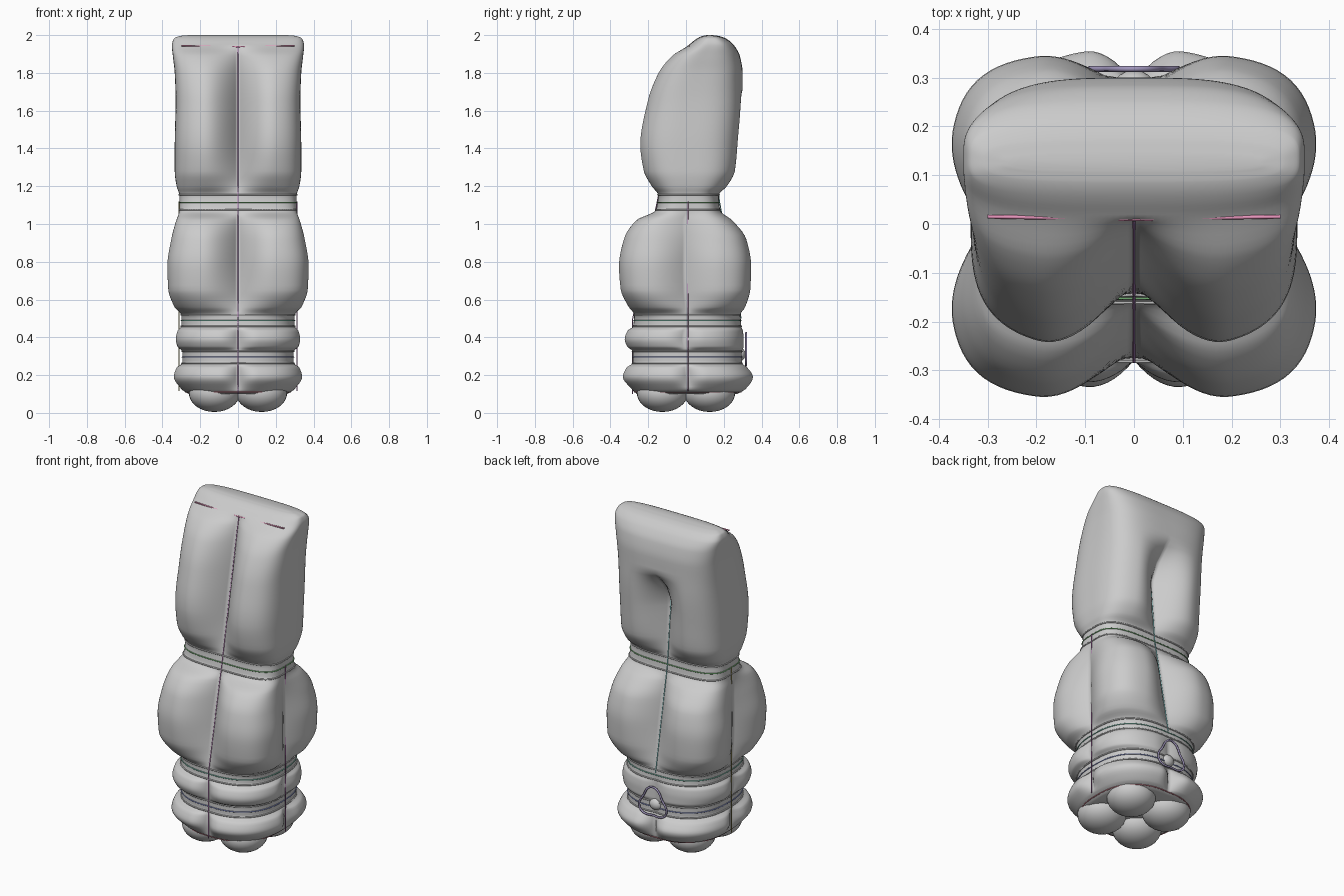
import bpy, bmesh, math
from mathutils import Matrix

if "Cube" in bpy.data.objects:
    bpy.data.objects.remove(bpy.data.objects["Cube"])

# Outline of the stuffed body: height, half width, front y, back y
OUTLINE = [
    (.10, .26, -.26, .27), (.125, .30, -.29, .32), (.19, .345, -.34, .36),
    (.24, .33, -.32, .33), (.265, .295, -.285, .30), (.325, .295, -.285, .30),
    (.35, .325, -.315, .31), (.39, .335, -.33, .31), (.435, .325, -.315, .305),
    (.46, .30, -.28, .295), (.515, .30, -.275, .29), (.56, .345, -.31, .32),
    (.65, .375, -.35, .345), (.78, .38, -.36, .35), (.92, .36, -.335, .325),
    (1.02, .335, -.27, .25), (1.075, .315, -.16, .18), (1.15, .31, -.15, .175),
    (1.2, .325, -.19, .225), (1.28, .335, -.235, .27), (1.42, .335, -.255, .285),
    (1.65, .33, -.215, .30), (1.8, .335, -.155, .30), (1.89, .345, -.08, .285),
    (1.945, .35, .01, .255), (1.98, .34, .055, .215), (1.995, .31, .085, .175),
    (2.0, .26, .11, .14)]
# Seam lines that pull grooves into the body: height, position
FRONT = [(.1, -.28), (.5, -.28), (1.12, -.15), (1.94, .01), (2, .02)]
BACK = [(.1, .29), (.5, .29), (1.12, .175), (1.5, .14), (1.6, .19), (1.72, .31), (2, .4)]
SIDE = [(.1, .3), (1.12, .31), (1.25, .34), (2, .4)]
WIDTH = [(.1, .1), (.45, .11), (.6, .2), (2, .2)]          # groove half width
SQUARE = [(.1, 2.5), (.5, 2.6), (.65, 4.2), (1., 4.), (1.2, 3.2), (2, 3.4)]


def linear(keys, z):
    for (z0, v0), (z1, v1) in zip(keys, keys[1:]):
        if z <= z1:
            return v0 + (v1 - v0) * max(0, z - z0) / (z1 - z0)
    return keys[-1][1]


def smooth(col, z):
    """Monotone cubic through one outline column."""
    k = OUTLINE
    z = min(max(z, k[0][0]), k[-1][0])
    i = next(i for i in range(len(k) - 1) if z <= k[i + 1][0])

    def slope(j):
        return (k[j + 1][col] - k[j][col]) / (k[j + 1][0] - k[j][0])

    def tangent(j):
        if j == 0 or j == len(k) - 1:
            return slope(min(j, len(k) - 2))
        a, b = slope(j - 1), slope(j)
        return 0 if a * b <= 0 else 2 * a * b / (a + b)
    h = k[i + 1][0] - k[i][0]
    t = (z - k[i][0]) / h
    return ((1 + 2 * t) * (1 - t) ** 2 * k[i][col] + t * (1 - t) ** 2 * h * tangent(i)
            + t * t * (3 - 2 * t) * k[i + 1][col] + t * t * (t - 1) * h * tangent(i + 1))


def ring(z, angles, out=0.0):
    """Points of the four-lobed cross-section at height z."""
    a, yf, yb = (smooth(c, z) for c in (1, 2, 3))
    mid, b, n, w = (yf + yb) / 2, (yb - yf) / 2, linear(SQUARE, z), linear(WIDTH, z)
    df, db = max(0, linear(FRONT, z) - yf), max(0, yb - linear(BACK, z))
    ds = max(0, a - linear(SIDE, z))
    pts = []
    for t in angles:
        c, s = math.cos(t), math.sin(t)
        r = 1 / (abs(c) ** n + abs(s) ** n) ** (1 / n)
        x, y = (a + out) * r * c, (b + out) * r * s
        gx = max(0, 1 - abs(x) / w) ** 2
        gy = max(0, 1 - abs(y) / w) ** 2
        y2 = y + gx * (df if s < 0 else -db)
        x2 = x - gy * ds * (1 if c > 0 else -1)
        pts.append((x2, y2 + mid, z))
    return pts


def finish(bm, name):
    bmesh.ops.recalc_face_normals(bm, faces=bm.faces)
    me = bpy.data.meshes.new(name)
    bm.to_mesh(me)
    bm.free()
    me.shade_smooth()
    ob = bpy.data.objects.new(name, me)
    bpy.context.collection.objects.link(ob)
    return ob


def cord(name, pts, colour=None, radius=.003, closed=False):
    cu = bpy.data.curves.new(name, 'CURVE')
    cu.dimensions, cu.bevel_depth, cu.bevel_resolution = '3D', radius, 1
    sp = cu.splines.new('POLY')
    sp.points.add(len(pts) - 1)
    for p, co in zip(sp.points, pts):
        p.co = (*co, 1)
    sp.use_cyclic_u = closed
    if colour:
        mat = bpy.data.materials.new(name + "_thread")
        mat.diffuse_color = (*colour, 1)
        mat.use_nodes = True
        mat.node_tree.nodes["Principled BSDF"].inputs["Base Color"].default_value = mat.diffuse_color
        cu.materials.append(mat)
    ob = bpy.data.objects.new(name, cu)
    bpy.context.collection.objects.link(ob)


# Stuffed body: lofted rings, extra rings between every pair of outline keys
SEG = 160
ANG = [2 * math.pi * i / SEG for i in range(SEG)]
heights = [k0[0] + (k1[0] - k0[0]) * j / 5 for k0, k1 in zip(OUTLINE, OUTLINE[1:]) for j in range(5)]
heights.append(2.0)
bm = bmesh.new()
rows = [[bm.verts.new(p) for p in ring(z, ANG)] for z in heights]
for lo, hi in zip(rows, rows[1:]):
    for i in range(SEG):
        j = (i + 1) % SEG
        bm.faces.new((lo[i], lo[j], hi[j], hi[i]))
bm.faces.new(rows[0])
bm.faces.new(rows[-1])
finish(bm, "stuffed_body")

# Four padded lobes underneath
bm = bmesh.new()
for sx in (-1, 1):
    for sy in (-1, 1):
        bmesh.ops.create_uvsphere(bm, u_segments=32, v_segments=16, radius=1,
                                  matrix=Matrix.Translation((sx * .125, sy * .125, .105))
                                  @ Matrix.Diagonal((.135, .135, .1, 1)))
finish(bm, "bottom_lobes")

# Horizontal seams with plain edge piping above and below
for name, z, gap, colour in (("neck_seam", 1.115, .04, (.2, .5, .2)),
                             ("upper_waist_seam", .488, .03, (.2, .5, .4)),
                             ("lower_waist_seam", .295, .032, (.25, .3, .6)),
                             ("base_seam", .11, 0, (.6, .2, .25))):
    cord(name, ring(z, ANG, .001), colour, closed=True)
    if gap:
        for tag, dz in (("lower", -gap), ("upper", gap)):
            cord(f"{name}_{tag}_piping", ring(z + dz, ANG, .001), radius=.004, closed=True)

# Vertical seams: front, back and both sides
cord("front_seam", [(0, y - .002, z) for z, y in FRONT[:-1]], (.45, .2, .45))
cord("back_seam", [(0, y + .002, z) for z, y in BACK[1:4]], (.2, .5, .5))
for side, sx, colour in (("right", 1, (.4, .15, .4)), ("left", -1, (.45, .4, .15))):
    cord(side + "_side_seam", [(sx * .312, .01, z) for z in (.115, 1.12)], colour)

# Top closing seam
cord("top_seam", [(-.3, .015, 1.944), (0, .01, 1.938), (.3, .015, 1.944)], (.8, .3, .5), .004)

# Rounded triangular eyelet at the back with a small puff inside
loop = []
for i in range(48):
    t = 2 * math.pi * i / 48
    r = .085 + .014 * math.cos(3 * (t - math.pi / 2))
    loop.append((r * math.cos(t), .318, .325 + r * math.sin(t)))
cord("eyelet_ring", loop, (.35, .3, .5), .006, True)
bm = bmesh.new()
bmesh.ops.create_uvsphere(bm, u_segments=24, v_segments=12, radius=1,
                          matrix=Matrix.Translation((0, .285, .31)) @ Matrix.Diagonal((.04, .03, .035, 1)))
finish(bm, "eyelet_puff")
